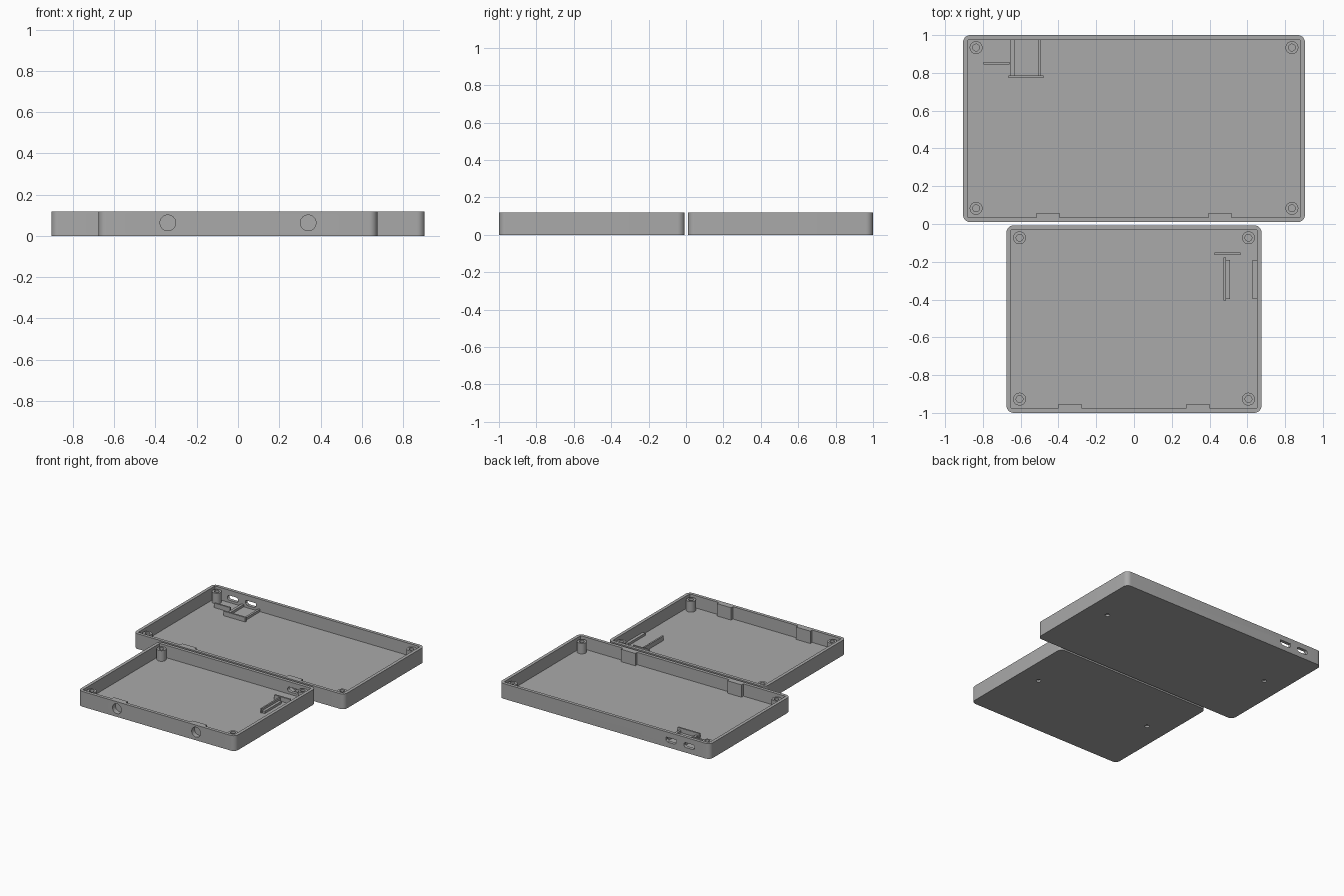
import bpy, bmesh, math

if "Cube" in bpy.data.objects:
    bpy.data.objects.remove(bpy.data.objects["Cube"])

grey = bpy.data.materials.new("plain grey")
grey.diffuse_color = (0.4, 0.4, 0.4, 1)
grey.use_nodes = True
grey.node_tree.nodes["Principled BSDF"].inputs["Base Color"].default_value = grey.diffuse_color

HEIGHT, FLOOR, WALL = 0.118, 0.022, 0.025


def prism(name, pts, lo, hi, axis="z"):
    """Extrude a 2D outline along z, or an x-z outline along y."""
    place = (lambda u, v, w: (u, v, w)) if axis == "z" else (lambda u, v, w: (u, w, v))
    bm = bmesh.new()
    low = [bm.verts.new(place(u, v, lo)) for u, v in pts]
    high = [bm.verts.new(place(u, v, hi)) for u, v in pts]
    bm.faces.new(low)
    bm.faces.new(high)
    n = len(pts)
    for i in range(n):
        j = (i + 1) % n
        bm.faces.new((low[i], low[j], high[j], high[i]))
    bmesh.ops.recalc_face_normals(bm, faces=bm.faces)
    mesh = bpy.data.meshes.new(name)
    bm.to_mesh(mesh)
    bm.free()
    mesh.materials.append(grey)
    obj = bpy.data.objects.new(name, mesh)
    bpy.context.collection.objects.link(obj)
    return obj


def rect(x0, x1, y0, y1):
    return [(x0, y0), (x1, y0), (x1, y1), (x0, y1)]


def rounded(x0, x1, y0, y1, r, steps=8):
    pts = []
    corners = [(x1 - r, y1 - r), (x0 + r, y1 - r), (x0 + r, y0 + r), (x1 - r, y0 + r)]
    for k, (cx, cy) in enumerate(corners):
        for i in range(steps + 1):
            a = math.pi / 2 * (k + i / steps)
            pts.append((cx + r * math.cos(a), cy + r * math.sin(a)))
    return pts


def circle(cx, cy, r, n=32):
    return [(cx + r * math.cos(2 * math.pi * i / n), cy + r * math.sin(2 * math.pi * i / n))
            for i in range(n)]


def cut(obj, cutters):
    bpy.context.view_layer.objects.active = obj
    for c in cutters:
        c.hide_render = True
        m = obj.modifiers.new("cut", "BOOLEAN")
        m.operation, m.solver, m.object = "DIFFERENCE", "EXACT", c
        bpy.ops.object.modifier_apply(modifier=m.name)
        bpy.data.objects.remove(c)


def smooth(obj):
    bpy.ops.object.select_all(action="DESELECT")
    obj.select_set(True)
    bpy.context.view_layer.objects.active = obj
    bpy.ops.object.shade_smooth_by_angle(angle=math.radians(30))


def tray(name, hx, y0, y1, tab_x, foot_x, foot_y, ports):
    """Open tray with magnet tabs on its front wall, port slots and corner posts."""
    body = prism(name, rounded(-hx, hx, y0, y1, 0.038), 0, HEIGHT)
    ix, b, t = hx - WALL, y0 + WALL, y1 - WALL
    tab, half = b + 0.023, 0.061
    outline = [(ix, b), (ix, t), (-ix, t), (-ix, b)]
    for s in (-1, 1):
        c = s * tab_x
        outline += [(c - half, b), (c - half, tab), (c + half, tab), (c + half, b)]
    cutters = [prism("cavity", outline, FLOOR, HEIGHT + 0.1)]
    for s in (-1, 1):
        # round magnet pocket and blind hole under the floor
        cutters.append(prism("pocket", circle(s * tab_x, 0.063, 0.038), y0 - 0.003, y0 + 0.036, "y"))
        cutters.append(prism("foot_hole", circle(s * foot_x, foot_y, 0.017), -0.05, 0.014))
    for p in ports:
        cutters.append(prism("port", p, y1 - WALL - 0.004, y1 + 0.02, "y"))
    cut(body, cutters)
    smooth(body)
    # hollow screw posts
    for sx in (-1, 1):
        for py in (y0 + 0.073, y1 - 0.066):
            px = sx * (hx - 0.069)
            post = prism(name + "_screw_post", circle(px, py, 0.034), FLOOR - 0.005, 0.104)
            cut(post, [prism("bore", circle(px, py, 0.018), FLOOR + 0.002, 0.2)])
            smooth(post)


def bar(name, x0, x1, y0, y1, top):
    prism(name, rect(x0, x1, y0, y1), FLOOR - 0.004, top)


# port outlines: rounded slot and tapered slot
def round_port(cx):
    return rounded(cx - 0.047, cx + 0.047, 0.04, 0.077, 0.018)


def tapered_port(cx):
    return [(cx - 0.03, 0.04), (cx + 0.03, 0.04), (cx + 0.046, 0.054),
            (cx + 0.046, 0.077), (cx - 0.046, 0.077), (cx - 0.046, 0.054)]


tray("large_tray", 0.905, 0.01, 1.0, 0.456, 0.73, 0.575,
     [round_port(-0.728), tapered_port(-0.573)])
tray("small_tray", 0.675, -1.0, -0.007, 0.34, 0.505, -0.457, [round_port(0.495)])

# board holders in the large tray
bar("large_rail_left", -0.654, -0.633, 0.786, 0.978, 0.04)
bar("large_rail_right", -0.509, -0.492, 0.786, 0.978, 0.04)
bar("large_board_stop", -0.664, -0.479, 0.773, 0.786, 0.057)
bar("large_port_stop", -0.796, -0.66, 0.845, 0.858, 0.057)

# board holders in the small tray
bar("small_rail_inner", 0.487, 0.508, -0.397, -0.19, 0.04)
bar("small_rail_wall", 0.627, 0.652, -0.397, -0.19, 0.04)
bar("small_board_stop", 0.475, 0.487, -0.405, -0.177, 0.057)
bar("small_port_stop", 0.426, 0.563, -0.164, -0.151, 0.057)
